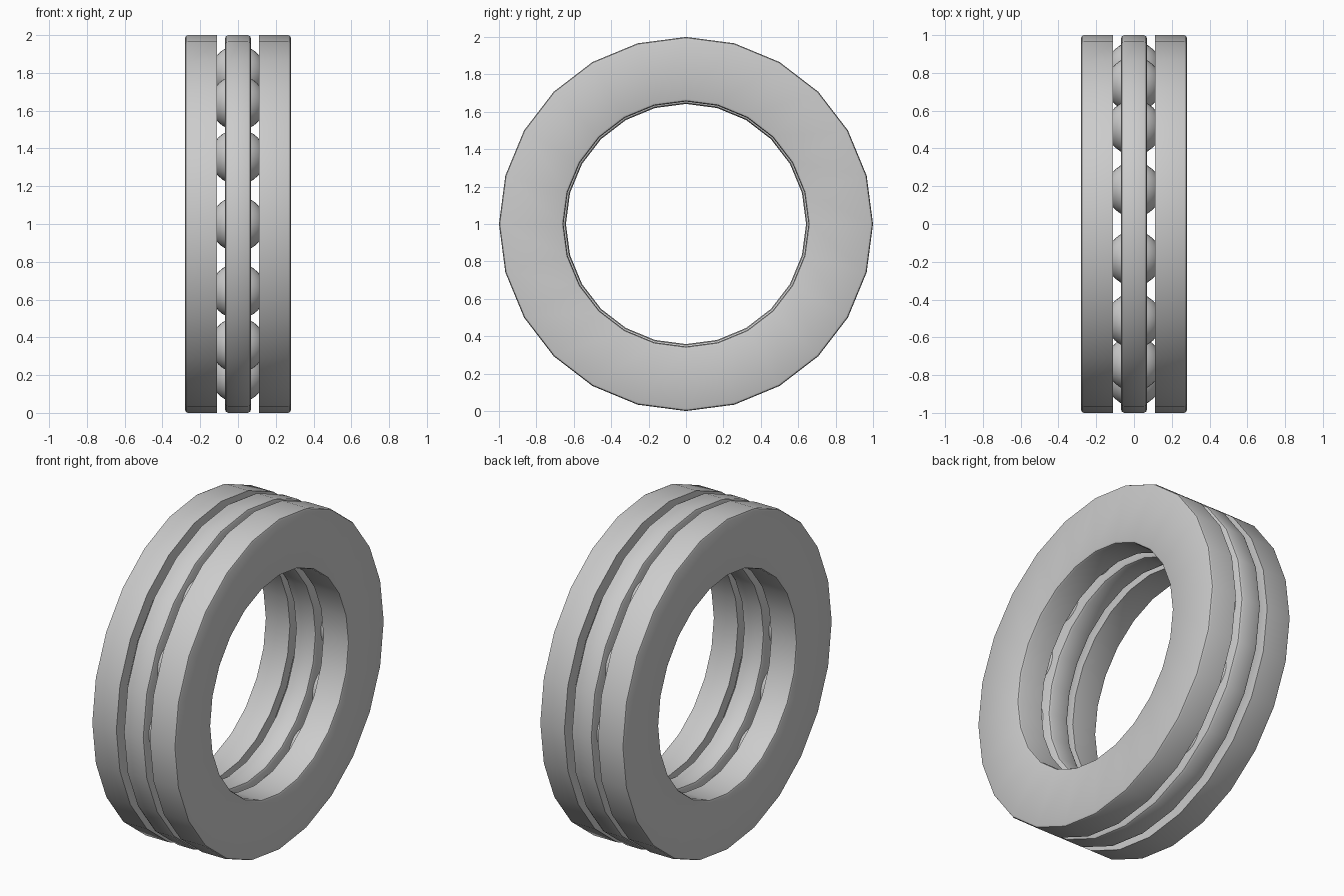
import bpy
import bmesh
from math import sin, cos, pi, radians
from mathutils import Matrix, Vector

SEGMENTS = 24        # sides of every ring
BALLS = 14
PITCH = 0.82         # radius of the ball circle
BALL_RADIUS = 0.146
OUTER = 1.0

cube = bpy.data.objects.get("Cube")
if cube:
    bpy.data.objects.remove(cube, do_unlink=True)

steel = bpy.data.materials.new("grey_steel")
steel.use_nodes = True
grey = (0.6, 0.6, 0.6, 1)
steel.diffuse_color = grey
steel.node_tree.nodes["Principled BSDF"].inputs["Base Color"].default_value = grey


def finish(bm, name):
    """Turn a bmesh into a smooth shaded object standing on the ground."""
    bmesh.ops.recalc_face_normals(bm, faces=bm.faces[:])
    bm.transform(Matrix.Translation((0, 0, OUTER)))
    mesh = bpy.data.meshes.new(name)
    bm.to_mesh(mesh)
    bm.free()
    mesh.materials.append(steel)
    obj = bpy.data.objects.new(name, mesh)
    bpy.context.collection.objects.link(obj)
    bpy.ops.object.select_all(action='DESELECT')
    obj.select_set(True)
    bpy.context.view_layer.objects.active = obj
    bpy.ops.object.shade_smooth_by_angle(angle=radians(35))
    return obj


def rounded(x, r, dx, dr, size, steps=2):
    """Rounded corner at (x, r), from its flat end face to its cylinder wall.
    dx and dr point outwards from the solid."""
    cx, cr = x - dx * size, r - dr * size
    return [(cx + dx * size * cos(a), cr + dr * size * sin(a))
            for a in (pi / 2 * i / steps for i in range(steps + 1))]


def lathe(profile, name):
    """Revolve a closed (x, radius) profile around the x axis."""
    bm = bmesh.new()
    rings = []
    for i in range(SEGMENTS):
        a = 2 * pi * i / SEGMENTS
        rings.append([bm.verts.new((x, r * sin(a), r * cos(a))) for x, r in profile])
    n = len(profile)
    for i, ring in enumerate(rings):
        following = rings[(i + 1) % SEGMENTS]
        for j in range(n):
            k = (j + 1) % n
            bm.faces.new((ring[j], ring[k], following[k], following[j]))
    return finish(bm, name)


# Outer washers, each with a ball groove on its inner face
for side, name in ((1, "left_washer"), (-1, "right_washer")):
    near, far, bore = 0.112, 0.28, 0.655
    profile = rounded(far, OUTER, 1, 1, 0.015)
    profile.append((near, OUTER))
    groove = BALL_RADIUS + 0.003
    half = (groove ** 2 - near ** 2) ** 0.5
    for t in (1, 0.5, 0, -0.5, -1):
        offset = half * t
        profile.append(((groove ** 2 - offset ** 2) ** 0.5, PITCH + offset))
    profile.append((near, bore))
    profile += reversed(rounded(far, bore, 1, -1, 0.015))
    lathe([(side * x, r) for x, r in profile], name)

# Cage ring between the washers
cage_half, cage_bore = 0.069, 0.642
cage = rounded(cage_half, OUTER, 1, 1, 0.018)
cage += reversed(rounded(-cage_half, OUTER, -1, 1, 0.018))
cage += rounded(-cage_half, cage_bore, -1, -1, 0.018)
cage += reversed(rounded(cage_half, cage_bore, 1, -1, 0.018))
lathe(cage, "ball_cage")

# Balls evenly spaced around the cage
balls = bmesh.new()
for i in range(BALLS):
    a = 2 * pi * i / BALLS
    place = Vector((0, -PITCH * cos(a), PITCH * sin(a)))
    bmesh.ops.create_uvsphere(balls, u_segments=24, v_segments=16, radius=BALL_RADIUS,
                              matrix=Matrix.Translation(place))
finish(balls, "bearing_balls")
